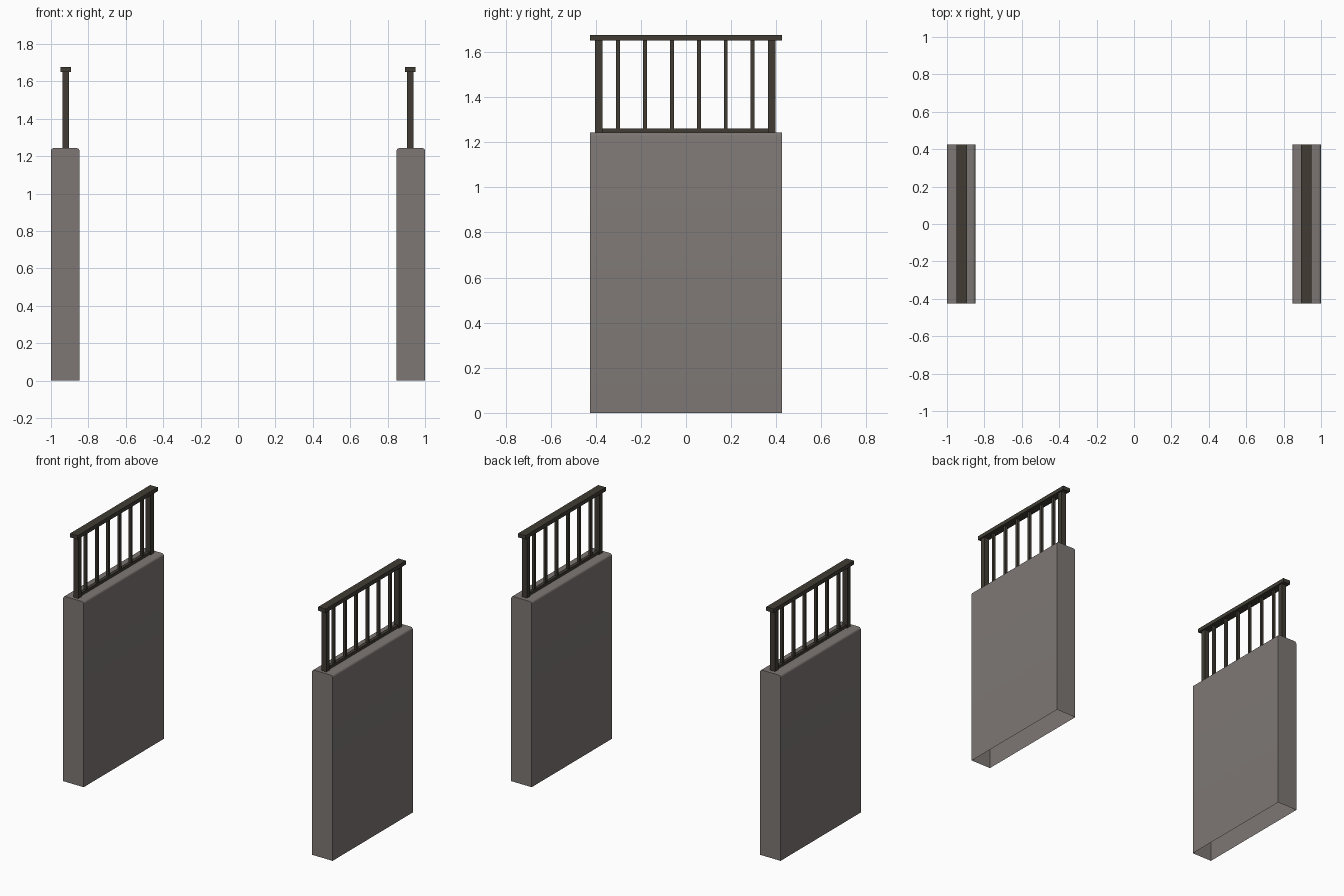
import bpy, bmesh, math

if "Cube" in bpy.data.objects:
    bpy.data.objects.remove(bpy.data.objects["Cube"])


def material(name, rgb):
    m = bpy.data.materials.new(name)
    m.diffuse_color = (*rgb, 1)
    m.use_nodes = True
    m.node_tree.nodes["Principled BSDF"].inputs["Base Color"].default_value = m.diffuse_color
    return m


STONE = material("warm grey stone", (0.205, 0.185, 0.175))
IRON = material("dark iron", (0.052, 0.045, 0.034))


def finish(bm, name, mat):
    bmesh.ops.recalc_face_normals(bm, faces=bm.faces)
    me = bpy.data.meshes.new(name)
    bm.to_mesh(me)
    bm.free()
    me.materials.append(mat)
    ob = bpy.data.objects.new(name, me)
    bpy.context.collection.objects.link(ob)
    return ob


def box(name, x, y, z, mat):
    """Box from (min, max) ranges."""
    bm = bmesh.new()
    bmesh.ops.create_cube(bm, size=1)
    for v in bm.verts:
        for i, (a, b) in enumerate((x, y, z)):
            v.co[i] = (a + b) / 2 + v.co[i] * (b - a)
    return finish(bm, name, mat)


def wall(name, x0, x1):
    """Hollow wall with open bottom and rounded long top edges."""
    r, top, hy = 0.014, 1.243, 0.425
    prof = [(x0, 0)]
    for cx, start in ((x0 + r, 180), (x1 - r, 90)):
        for i in range(4):
            a = math.radians(start - i * 30)
            prof.append((cx + r * math.cos(a), top - r + r * math.sin(a)))
    prof.append((x1, 0))
    bm = bmesh.new()
    front = [bm.verts.new((x, -hy, z)) for x, z in prof]
    back = [bm.verts.new((x, hy, z)) for x, z in prof]
    bm.faces.new(front)
    bm.faces.new(back[::-1])
    for i in range(len(prof) - 1):
        bm.faces.new((front[i], back[i], back[i + 1], front[i + 1]))
    # the open shell needs its outward direction checked
    bmesh.ops.recalc_face_normals(bm, faces=bm.faces)
    ob = finish(bm, name, STONE)
    bpy.context.view_layer.objects.active = ob
    ob.select_set(True)
    bpy.ops.object.shade_smooth_by_angle(angle=math.radians(40))
    ob.select_set(False)


for side, s in (("left", -1), ("right", 1)):
    wall(side + "_wall", *sorted((s * 0.848, s * 1.0)))
    c = s * 0.921

    # top and bottom rails
    box(side + "_handrail", (c - 0.028, c + 0.028), (-0.425, 0.425), (1.65, 1.676), IRON)
    box(side + "_bottom_rail", (c - 0.011, c + 0.011), (-0.385, 0.38), (1.242, 1.262), IRON)

    # end posts
    for end, y in (("front", -0.387), ("back", 0.38)):
        box(f"{side}_{end}_post", (c - 0.0185, c + 0.0185), (y - 0.017, y + 0.017),
            (1.235, 1.652), IRON)

    # balusters
    for i in range(6):
        y = -0.301 + i * 0.1193
        box(f"{side}_baluster_{i + 1}", (c - 0.0085, c + 0.0085), (y - 0.0085, y + 0.0085),
            (1.25, 1.652), IRON)
